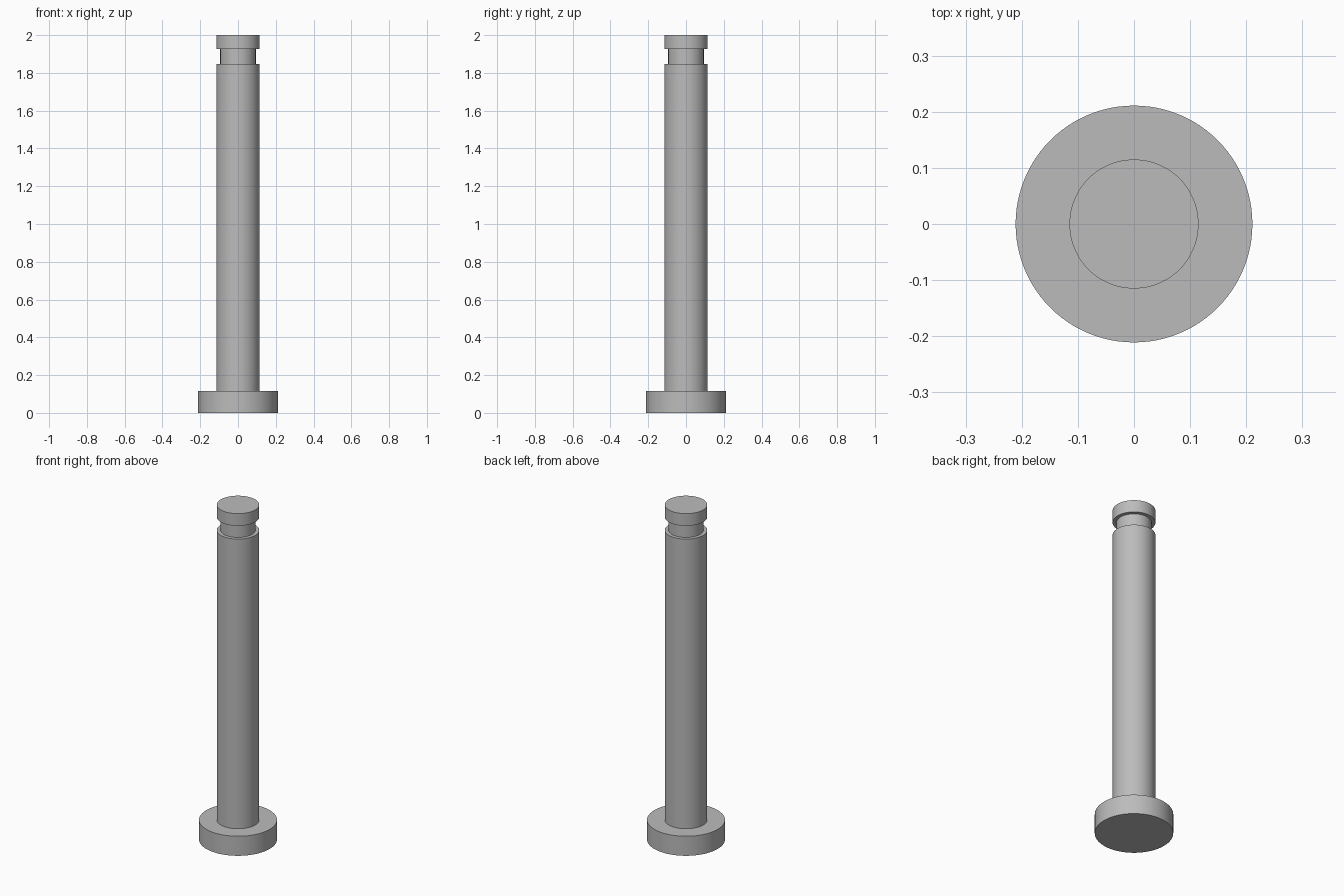
import bpy
import bmesh
import math

cube = bpy.data.objects.get("Cube")
if cube:
    bpy.data.objects.remove(cube, do_unlink=True)

SEGMENTS = 96

steel = bpy.data.materials.new("grey steel")
steel.use_nodes = True
grey = (0.5, 0.5, 0.5, 1.0)
steel.diffuse_color = grey
steel.node_tree.nodes["Principled BSDF"].inputs["Base Color"].default_value = grey


def lathe(name, profile):
    """Spin a (radius, height) profile around the z axis."""
    bm = bmesh.new()
    points = [bm.verts.new((r, 0, z)) for r, z in profile]
    edges = [bm.edges.new(pair) for pair in zip(points, points[1:])]
    bmesh.ops.spin(bm, geom=points + edges, cent=(0, 0, 0), axis=(0, 0, 1),
                   angle=math.tau, steps=SEGMENTS, use_duplicate=False)
    bmesh.ops.remove_doubles(bm, verts=bm.verts, dist=0.0001)
    bmesh.ops.recalc_face_normals(bm, faces=bm.faces)
    mesh = bpy.data.meshes.new(name)
    bm.to_mesh(mesh)
    bm.free()
    mesh.materials.append(steel)
    obj = bpy.data.objects.new(name, mesh)
    bpy.context.collection.objects.link(obj)
    bpy.ops.object.select_all(action="DESELECT")
    obj.select_set(True)
    bpy.context.view_layer.objects.active = obj
    bpy.ops.object.shade_smooth_by_angle(angle=math.radians(30))
    return obj


HEAD_R, SHAFT_R, GROOVE_R = 0.211, 0.115, 0.094
HEAD_TOP, GROOVE_LOW, GROOVE_HIGH, TOP = 0.117, 1.848, 1.927, 2.0

# One turned pin: wide head, long shaft, retaining groove and end collar
lathe("clevis_pin", [
    (0, 0), (HEAD_R, 0), (HEAD_R, HEAD_TOP),
    (SHAFT_R, HEAD_TOP), (SHAFT_R, GROOVE_LOW),
    (GROOVE_R, GROOVE_LOW), (GROOVE_R, GROOVE_HIGH),
    (SHAFT_R, GROOVE_HIGH), (SHAFT_R, TOP), (0, TOP),
])
